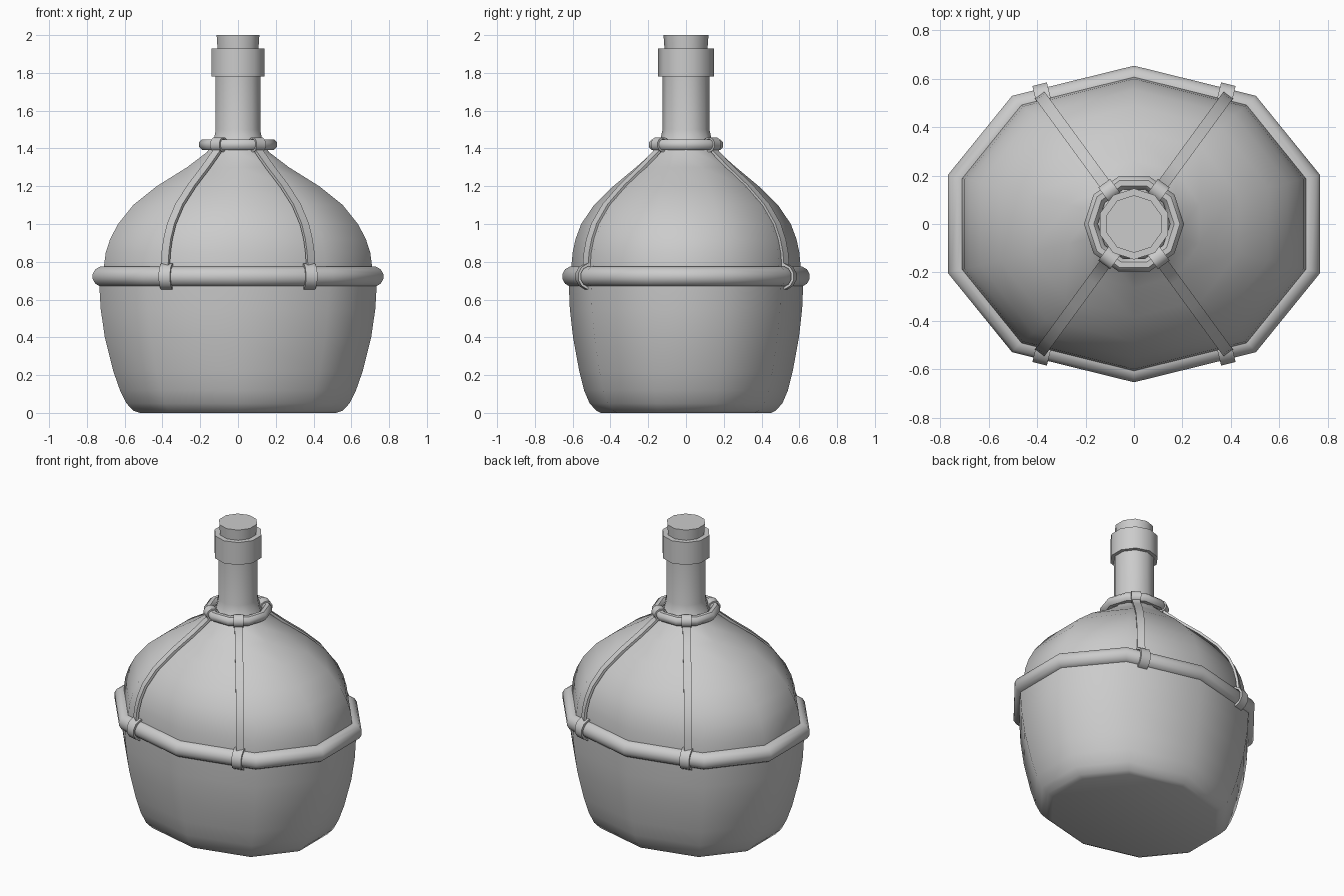
import bpy, bmesh, math
from mathutils import Vector

if "Cube" in bpy.data.objects:
    bpy.data.objects.remove(bpy.data.objects["Cube"])

grey = bpy.data.materials.new("plain grey")
grey.use_nodes = True
COLOUR = (0.6, 0.6, 0.6, 1)
grey.diffuse_color = COLOUR
grey.node_tree.nodes["Principled BSDF"].inputs["Base Color"].default_value = COLOUR


def finish(name, bm, angle):
    bmesh.ops.recalc_face_normals(bm, faces=bm.faces[:])
    mesh = bpy.data.meshes.new(name)
    bm.to_mesh(mesh)
    bm.free()
    mesh.materials.append(grey)
    obj = bpy.data.objects.new(name, mesh)
    bpy.context.collection.objects.link(obj)
    bpy.ops.object.select_all(action="DESELECT")
    obj.select_set(True)
    bpy.context.view_layer.objects.active = obj
    bpy.ops.object.shade_smooth_by_angle(angle=math.radians(angle))
    return obj


def loft(name, rows, loop_rows=False, loop_cols=True, caps=True, angle=45):
    """Skin a list of equally long point rows."""
    bm = bmesh.new()
    grid = [[bm.verts.new(p) for p in row] for row in rows]
    n, m = len(grid), len(grid[0])
    for i in range(n if loop_rows else n - 1):
        for j in range(m if loop_cols else m - 1):
            a, b = grid[i], grid[(i + 1) % n]
            k = (j + 1) % m
            bm.faces.new((a[j], a[k], b[k], b[j]))
    if caps and not loop_rows:
        bm.faces.new(grid[0])
        bm.faces.new(grid[-1])
    return finish(name, bm, angle)


def oval(z, hx, hy):
    """Ten-sided outline, slightly squared, with corners at front and back."""
    quarter = [(0, 1), (0.655, 0.81), (1, 0.31)]
    right = quarter + [(x, -y) for x, y in reversed(quarter)]
    left = [(-x, y) for x, y in reversed(right[1:-1])]
    return [Vector((x * hx, y * hy, z)) for x, y in right + left]


def decagon(z, r, turn=0):
    steps = [math.radians(36 * i + turn) for i in range(10)]
    return [Vector((r * math.cos(a), r * math.sin(a), z)) for a in steps]


def tube_offsets(r, sides):
    steps = [2 * math.pi * (i + 0.5) / sides for i in range(sides)]
    return [(r * math.cos(a), r * math.sin(a)) for a in steps]


# Lower casing and the glass shoulder (z, half width, half depth)
casing = [(0, .52, .45), (.012, .555, .475), (.05, .59, .51), (.12, .625, .54),
          (.22, .66, .565), (.4, .705, .598), (.55, .727, .615), (.72, .737, .622)]
loft("lower_casing", [oval(*p) for p in casing])

shoulder = [(.66, .715, .612), (.775, .71, .607), (.85, .70, .60), (.92, .677, .585),
            (1.0, .635, .555), (1.1, .555, .487), (1.2, .43, .385),
            (1.3, .27, .265), (1.38, .165, .175), (1.43, .13, .14)]
neck = [decagon(z, r, 90)[::-1] for z, r in ((1.5, .124), (1.8, .124))]
neck = [row[-1:] + row[:-1] for row in neck]
loft("glass_body", [oval(*p) for p in shoulder] + neck)

# Lip and stopper
loft("bottle_lip", [decagon(z, .147, 90) for z in (1.78, 1.93)])
loft("stopper", [decagon(1.9, .112, 90), decagon(2.0, .119, 90)])

# Thick hoop around the belly and thin hoop around the neck
HOOP_Z, NECK_Z = .722, 1.42
loft("belly_hoop", [oval(HOOP_Z + b, .717 + a, .602 + a) for a, b in tube_offsets(.054, 12)],
     loop_rows=True)
loft("neck_hoop", [decagon(NECK_Z + b, .178 + a) for a, b in tube_offsets(.031, 8)],
     loop_rows=True)


def clamp(name, centre, out, r, width, thick):
    """Flat band wrapped round a hoop at one spot."""
    side = out.cross(Vector((0, 0, 1)))
    rows = []
    for radius, s in ((r, -1), (r, 1), (r - thick, 1), (r - thick, -1)):
        rows.append([centre + side * s * width / 2 + out * a + Vector((0, 0, b))
                     for a, b in tube_offsets(radius, 12)])
    loft(name, rows, loop_rows=True, angle=40)


def surface_radius(hx, hy, direction):
    """Distance to the oval's front or back side along a direction."""
    ux, uy = abs(direction.x) / hx, abs(direction.y) / hy
    return 1 / (uy + ux * .19 / .655)


# Four straps with a clamp at each end
for depth, front in ((-1, "front"), (1, "back")):
    for across, hand in ((1, "left"), (-1, "right")):
        tag = front + "_" + hand
        out = Vector((across * .59, depth * .807, 0)).normalized()
        side = out.cross(Vector((0, 0, 1)))
        path = [out * (surface_radius(hx, hy, out) + .016) + Vector((0, 0, z))
                for z, hx, hy in shoulder[1:-1]]
        path.append(out * .178 + Vector((0, 0, NECK_Z + .02)))
        rows = []
        for i, p in enumerate(path):
            run = (path[min(i + 1, len(path) - 1)] - path[max(i - 1, 0)]).normalized()
            lift = side.cross(run)
            lift *= .008 if lift.dot(out) > 0 else -.008
            rows.append([p + side * .024 + lift, p - side * .024 + lift,
                         p - side * .024 - lift, p + side * .024 - lift])
        loft("strap_" + tag, rows)
        clamp("neck_clamp_" + tag, out * .17 + Vector((0, 0, NECK_Z)), out, .04, .06, .01)
        edge_out = Vector((across * .24, depth * .97, 0)).normalized()
        spot = out * surface_radius(.717, .602, out) + Vector((0, 0, HOOP_Z))
        clamp("belly_clamp_" + tag, spot, edge_out, .071, .062, .014)
